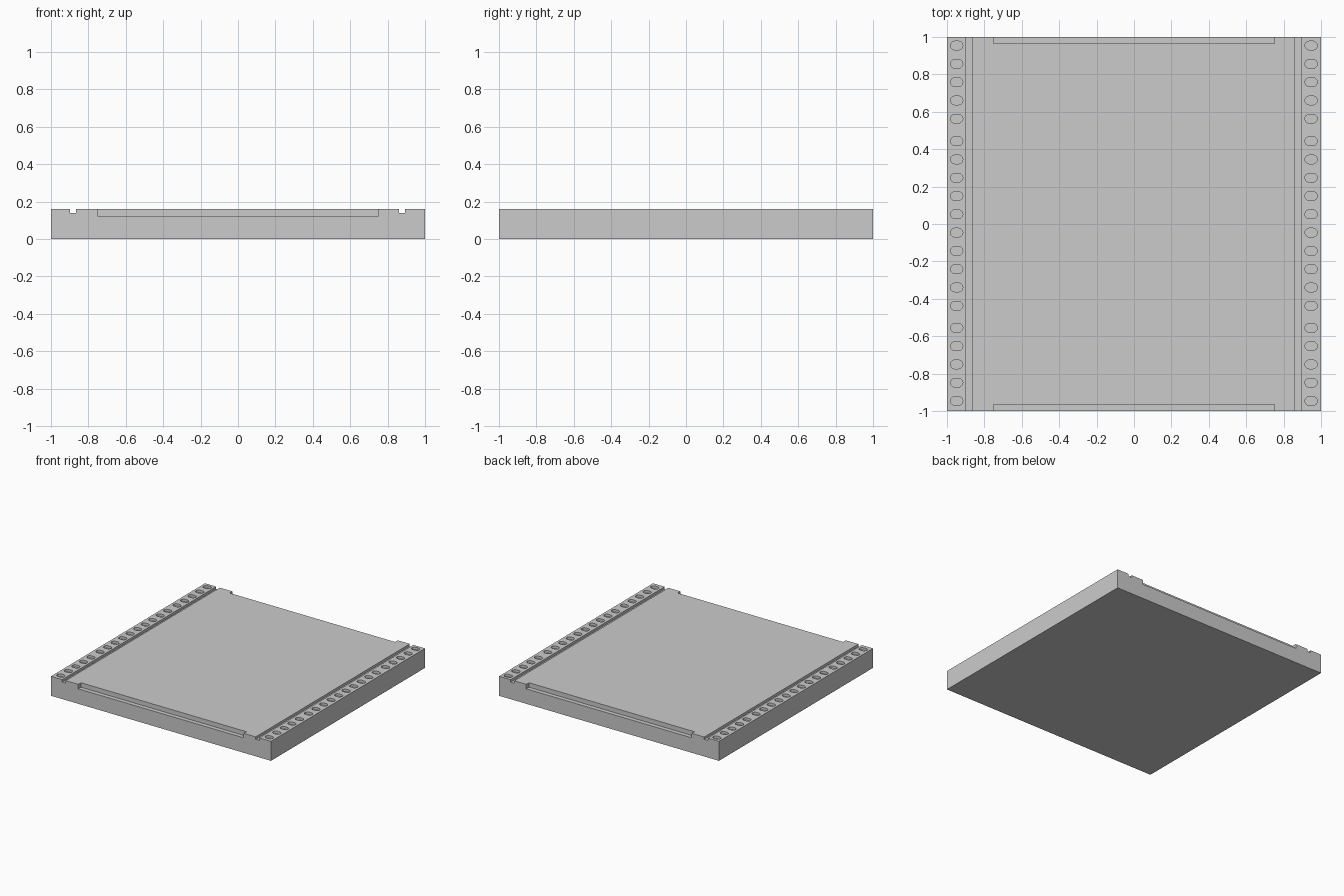
import bpy, bmesh, math

if "Cube" in bpy.data.objects:
    bpy.data.objects.remove(bpy.data.objects["Cube"])

TOP = 0.16          # slab height
GROOVE_Z = 0.14     # floor of long grooves and slots
NOTCH_Z = 0.123     # ledge height of the edge recesses


def prism(bm, outline, z0, z1):
    """Extrude a counter-clockwise xy outline from z0 to z1."""
    low = [bm.verts.new((x, y, z0)) for x, y in outline]
    high = [bm.verts.new((x, y, z1)) for x, y in outline]
    n = len(outline)
    bm.faces.new(low[::-1])
    bm.faces.new(high)
    for i in range(n):
        j = (i + 1) % n
        bm.faces.new((low[i], low[j], high[j], high[i]))


def rect(x0, x1, y0, y1):
    return [(x0, y0), (x1, y0), (x1, y1), (x0, y1)]


def stadium(cx, cy, length, width, steps=8):
    r, h = width / 2, (length - width) / 2
    pts = []
    for side, start in ((1, -math.pi / 2), (-1, math.pi / 2)):
        for k in range(steps + 1):
            a = start + math.pi * k / steps
            pts.append((cx + side * h + r * math.cos(a), cy + r * math.sin(a)))
    return pts


def make_object(name, bm):
    mesh = bpy.data.meshes.new(name)
    bm.to_mesh(mesh)
    bm.free()
    obj = bpy.data.objects.new(name, mesh)
    bpy.context.collection.objects.link(obj)
    return obj


# Square base slab
bm = bmesh.new()
prism(bm, rect(-1, 1, -1, 1), 0, TOP)
slab = make_object("base_slab", bm)

# Cutter: long grooves, edge recesses and slot rows (none overlap)
bm = bmesh.new()
for x0, x1 in ((-0.898, -0.866), (0.861, 0.894)):
    prism(bm, rect(x0, x1, -1.1, 1.1), GROOVE_Z, TOP + 0.1)
for y0, y1 in ((-1.1, -0.965), (0.965, 1.1)):
    prism(bm, rect(-0.752, 0.752, y0, y1), NOTCH_Z, TOP + 0.1)

# Slots in groups of 5, 10 and 5 along each side
for first, count in ((0.954, 5), (0.443, 10), (-0.555, 5)):
    for i in range(count):
        for x in (-0.948, 0.947):
            prism(bm, stadium(x, first - 0.0978 * i, 0.066, 0.047),
                  GROOVE_Z, TOP + 0.1)
cutter = make_object("recess_cutter", bm)
cutter.hide_render = True

# Carve the recesses and discard the cutter
mod = slab.modifiers.new("recesses", 'BOOLEAN')
mod.operation = 'DIFFERENCE'
mod.solver = 'EXACT'
mod.object = cutter
bpy.context.view_layer.objects.active = slab
slab.select_set(True)
bpy.ops.object.modifier_apply(modifier=mod.name)
bpy.data.objects.remove(cutter, do_unlink=True)
